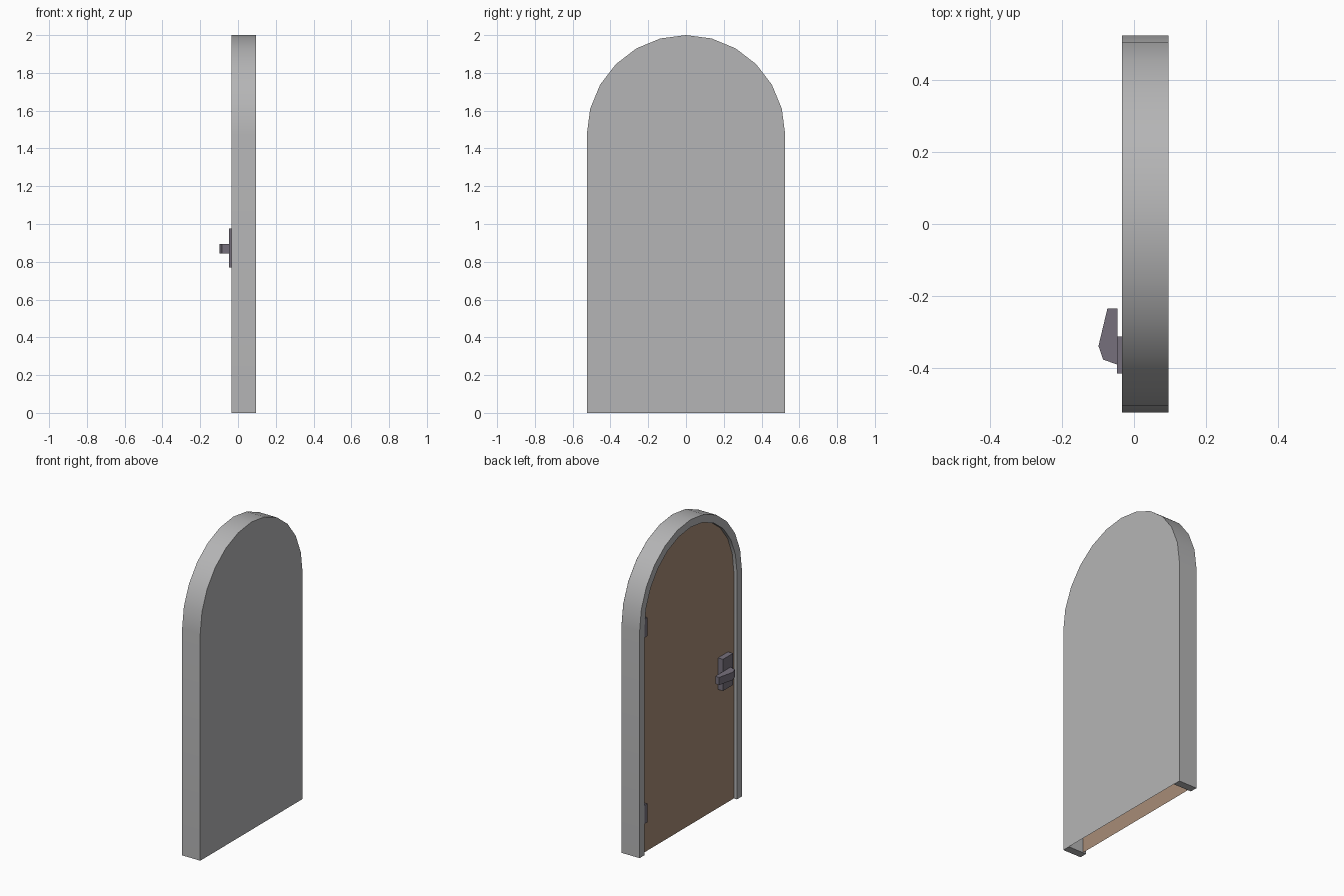
import bpy, bmesh, math

cube = bpy.data.objects.get("Cube")
if cube:
    bpy.data.objects.remove(cube, do_unlink=True)


def material(name, rgb):
    mat = bpy.data.materials.new(name)
    mat.use_nodes = True
    mat.diffuse_color = (*rgb, 1)
    mat.node_tree.nodes["Principled BSDF"].inputs["Base Color"].default_value = (*rgb, 1)
    return mat


stone = material("stone grey", (0.46, 0.46, 0.465))
wood = material("wood brown", (0.39, 0.265, 0.185))
metal = material("dark metal", (0.18, 0.16, 0.2))

FRONT, BACK, PANEL = -0.034, 0.096, -0.011   # x of rim, back sheet and door panel
OUTER, INNER, SPRING = 0.525, 0.475, 1.475   # arch radii and arch base height


def finish(name, bm, mat):
    mesh = bpy.data.meshes.new(name)
    bm.to_mesh(mesh)
    bm.free()
    mesh.materials.append(mat)
    mesh.shade_smooth()
    mesh.set_sharp_from_angle(angle=math.radians(30))
    obj = bpy.data.objects.new(name, mesh)
    bpy.context.collection.objects.link(obj)
    return obj


def arch(radius, steps=12):
    """Arched doorway outline in y, z from one foot to the other."""
    curve = [(radius * math.cos(math.pi * i / steps),
              SPRING + radius * math.sin(math.pi * i / steps)) for i in range(steps + 1)]
    return [(radius, 0)] + curve + [(-radius, 0)]


def loop(bm, outline, x):
    return [bm.verts.new((x, y, z)) for y, z in outline]


def bridge(bm, a, b):
    for i in range(len(a) - 1):
        bm.faces.new((a[i], a[i + 1], b[i + 1], b[i]))


# Arched frame, open at the bottom
bm = bmesh.new()
rings = [loop(bm, arch(r), x) for r, x in
         ((OUTER, FRONT), (OUTER, BACK), (INNER, BACK), (INNER, FRONT))]
for i in range(4):
    bridge(bm, rings[i], rings[(i + 1) % 4])
for end in (0, -1):
    bm.faces.new([ring[end] for ring in rings])
bmesh.ops.recalc_face_normals(bm, faces=bm.faces)
finish("door_frame", bm, stone)


# Flat sheets: the back closing the frame and the wooden door
def sheet(name, radius, x, mat, direction):
    bm = bmesh.new()
    face = bm.faces.new(loop(bm, arch(radius), x))
    face.normal_update()
    if face.normal.x * direction < 0:
        face.normal_flip()
    finish(name, bm, mat)


sheet("back_sheet", OUTER, BACK + 0.0005, stone, 1)
sheet("door_panel", INNER, PANEL, wood, -1)


def prism(name, outline, z0, z1, mat):
    """Extrude an x, y outline between two heights."""
    bm = bmesh.new()
    face = bm.faces.new([bm.verts.new((x, y, z0)) for x, y in outline])
    top = bmesh.ops.extrude_face_region(bm, geom=[face])["geom"]
    bmesh.ops.translate(bm, vec=(0, 0, z1 - z0),
                        verts=[v for v in top if isinstance(v, bmesh.types.BMVert)])
    bmesh.ops.recalc_face_normals(bm, faces=bm.faces)
    finish(name, bm, mat)


def box(name, x0, x1, y0, y1, z0, z1, mat):
    prism(name, [(x0, y0), (x1, y0), (x1, y1), (x0, y1)], z0, z1, mat)


# Handle with its mounting plate
box("handle_plate", -0.047, PANEL, -0.417, -0.313, 0.77, 0.975, metal)
prism("handle_lever", [(-0.046, -0.235), (-0.074, -0.235), (-0.099, -0.34),
                       (-0.086, -0.378), (-0.046, -0.392)], 0.845, 0.895, metal)

# Hinges
for name, z in (("lower_hinge", 0.2), ("upper_hinge", 1.41)):
    box(name, -0.03, PANEL, 0.44, INNER, z, z + 0.12, metal)
